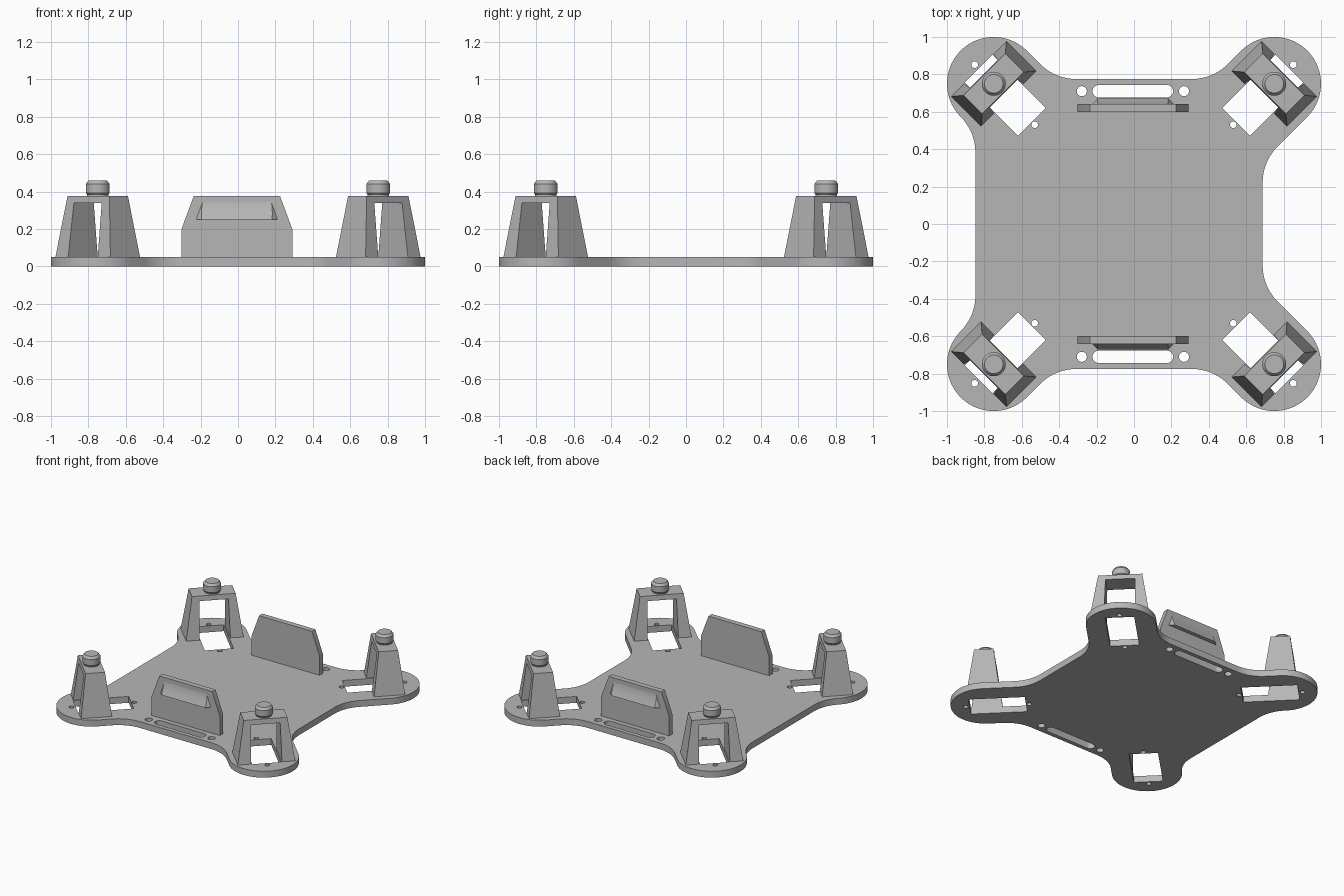
import bpy, bmesh
from math import sin, cos, pi, radians, sqrt
from mathutils import Matrix

if "Cube" in bpy.data.objects:
    bpy.data.objects.remove(bpy.data.objects["Cube"], do_unlink=True)

# One grey plastic for everything
grey = bpy.data.materials.new("grey plastic")
grey.use_nodes = True
COLOR = (0.47, 0.47, 0.47, 1)
grey.diffuse_color = COLOR
grey.node_tree.nodes["Principled BSDF"].inputs["Base Color"].default_value = COLOR

THICK = 0.05      # base plate thickness
ARM = 0.75        # arm centre on x and y
ARM_R = 0.25      # rounded arm end
FILLET = 0.27     # blend from arm to plate side
MID_X = -0.006    # centre of the clip walls and slots


def finish(name, bm, matrix=None):
    """Turn a bmesh into a shaded object with the grey material."""
    bmesh.ops.remove_doubles(bm, verts=bm.verts, dist=1e-5)
    bmesh.ops.recalc_face_normals(bm, faces=bm.faces)
    mesh = bpy.data.meshes.new(name)
    bm.to_mesh(mesh)
    bm.free()
    mesh.materials.clear()
    mesh.materials.append(grey)
    obj = bpy.data.objects.new(name, mesh)
    bpy.context.collection.objects.link(obj)
    if matrix:
        obj.matrix_world = matrix
    bpy.ops.object.select_all(action="DESELECT")
    obj.select_set(True)
    bpy.context.view_layer.objects.active = obj
    bpy.ops.object.shade_smooth_by_angle(angle=radians(30))
    return obj


def prism(name, profile, place, matrix=None):
    """Join two copies of a profile; place(a, b, side) gives each point."""
    bm = bmesh.new()
    ends = [[bm.verts.new(place(a, b, s)) for a, b in profile] for s in (-1, 1)]
    for ring in ends:
        bm.faces.new(ring)
    n = len(profile)
    for i in range(n):
        j = (i + 1) % n
        bm.faces.new((ends[0][i], ends[0][j], ends[1][j], ends[1][i]))
    return finish(name, bm, matrix)


def arc(cx, cy, r, start, end, steps):
    angles = [radians(start + (end - start) * i / steps) for i in range(steps + 1)]
    return [(cx + r * cos(a), cy + r * sin(a)) for a in angles]


def circle(cx, cy, r, steps=24):
    return arc(cx, cy, r, 0, 360, steps)[:-1]


def corner_outline(edge_x, edge_y):
    """Outline of one arm in the positive quadrant, counter-clockwise."""
    shift = (ARM_R * sqrt(2)) + FILLET * (sqrt(2) - 1)
    return (arc(edge_x + FILLET, edge_x - shift, FILLET, 180, 135, 10)
            + arc(ARM, ARM, ARM_R, -45, 135, 40)
            + arc(edge_y - shift, edge_y + FILLET, FILLET, -45, -90, 10))


# Base plate outline
EDGE_Y = 0.775
CORNERS = [(1, 1), (-1, 1), (-1, -1), (1, -1)]
outline = []
for sx, sy in CORNERS:
    pts = [(sx * x, sy * y) for x, y in
           corner_outline(0.688 if sx > 0 else 0.848, EDGE_Y)]
    outline += pts if sx * sy > 0 else pts[::-1]
loops = [outline]

# Openings in each arm: a window and two screw holes along the diagonal
for sx, sy in CORNERS:
    def on_arm(out, side):
        return (sx * (ARM + (out - side) / sqrt(2)), sy * (ARM + (out + side) / sqrt(2)))
    loops.append([on_arm(o, s) for o, s in
                  ((0.115, -0.104), (0.115, 0.104), (-0.288, 0.104), (-0.288, -0.104))])
    for out in (0.144, -0.31):
        loops.append(circle(*on_arm(out, 0), 0.018))

# Strap slot and two holes beside each clip wall
for sy in (-1, 1):
    slot_y = sy * 0.71
    loops.append(arc(MID_X + 0.183, slot_y, 0.033, -90, 90, 12)
                 + arc(MID_X - 0.183, slot_y, 0.033, 90, 270, 12))
    for sx in (-1, 1):
        loops.append(circle(MID_X + sx * 0.273, slot_y, 0.027))

# Filled flat curve gives the plate with its holes
curve = bpy.data.curves.new("plate_curve", "CURVE")
curve.dimensions = "2D"
curve.fill_mode = "BOTH"
curve.extrude = THICK / 2
for loop in loops:
    spline = curve.splines.new("POLY")
    spline.points.add(len(loop) - 1)
    for p, (x, y) in zip(spline.points, loop):
        p.co = (x, y, 0, 1)
    spline.use_cyclic_u = True
helper = bpy.data.objects.new("plate_curve", curve)
bpy.context.collection.objects.link(helper)
bpy.context.view_layer.update()
depsgraph = bpy.context.evaluated_depsgraph_get()
flat = bpy.data.meshes.new_from_object(helper.evaluated_get(depsgraph))
bm = bmesh.new()
bm.from_mesh(flat)
bmesh.ops.translate(bm, verts=bm.verts, vec=(0, 0, THICK / 2))
bpy.data.objects.remove(helper, do_unlink=True)
bpy.data.meshes.remove(flat)
finish("base_plate", bm)

# Tapered arch and knob on each arm
TOP = 0.378
half_arch = [(0.158, TOP), (0.208, THICK), (0.112, THICK), (0.105, 0.34)]
arch = half_arch + [(-v, z) for v, z in reversed(half_arch)]
knob = [(0, TOP - 0.01), (0.057, TOP - 0.01), (0.057, TOP + 0.006), (0.064, TOP + 0.015),
        (0.064, 0.44), (0.05, 0.459), (0, 0.459)]


def arch_point(v, z, side):
    depth = 0.112 - 0.042 * (z - THICK) / (TOP - THICK)
    return (side * depth, v, z)


for sx, sy in CORNERS:
    label = ("back" if sy > 0 else "front") + ("_left" if sx > 0 else "_right")
    spot = Matrix.Translation((sx * ARM, sy * ARM, 0)) @ Matrix.Rotation(sx * sy * pi / 4, 4, "Z")
    prism(label + "_arch", arch, arch_point, spot)
    bm = bmesh.new()
    verts = [bm.verts.new((r, 0, z)) for r, z in knob]
    edges = [bm.edges.new(pair) for pair in zip(verts, verts[1:])]
    bmesh.ops.spin(bm, geom=verts + edges, cent=(0, 0, 0), axis=(0, 0, 1),
                   angle=2 * pi, steps=32, use_merge=True)
    finish(label + "_knob", bm, spot)

# Clip walls with an outward catch whose upper face is a concave curve
wall = [(0.297, THICK), (0.297, 0.198), (0.23, TOP), (-0.23, TOP), (-0.297, 0.198), (-0.297, THICK)]
catch = [(-0.005, 0.25), (0.03, 0.25)]
catch += [(0.03 * (1 - t / 8) ** 1.4, 0.25 + 0.095 * t / 8) for t in range(1, 9)]
catch += [(-0.005, 0.345)]
for sy, label in ((-1, "front"), (1, "back")):
    prism(label + "_clip_wall", wall,
          lambda x, z, s: (MID_X + x, sy * (0.62 + s * 0.021), z))
    prism(label + "_clip_catch", catch,
          lambda d, z, s: (MID_X + s * (0.218 - d - 0.37 * (z - 0.25)), sy * (0.641 + d), z))
